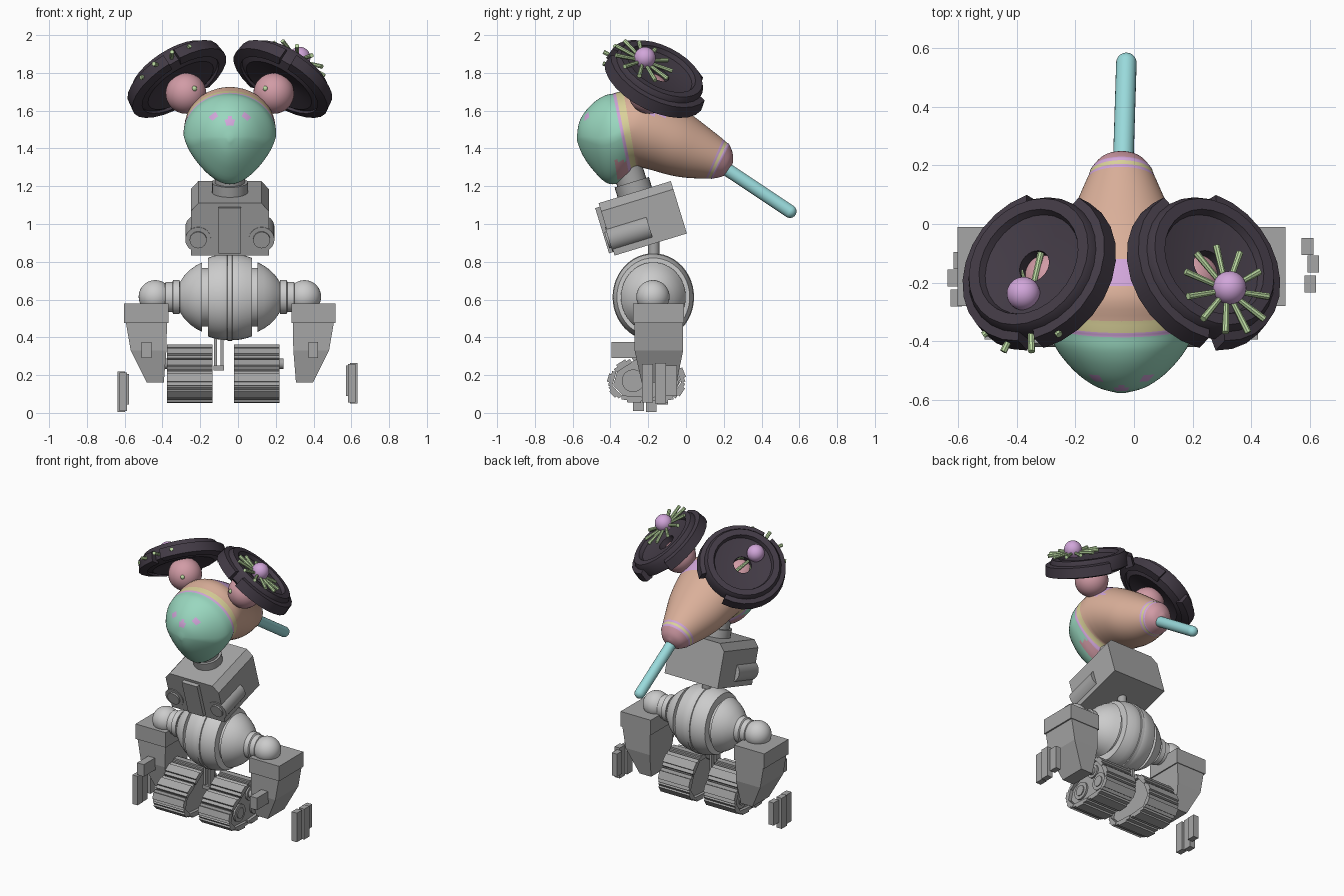
import bpy, bmesh
from math import sin, cos, pi, radians
from mathutils import Vector, Matrix

if "Cube" in bpy.data.objects:
    bpy.data.objects.remove(bpy.data.objects["Cube"])

CX = -0.043  # mirror plane of the figure


def material(name, *rgb):
    m = bpy.data.materials.new(name)
    m.use_nodes = True
    m.diffuse_color = (*rgb, 1)
    m.node_tree.nodes["Principled BSDF"].inputs["Base Color"].default_value = (*rgb, 1)
    return m


GREEN = material("mint green", .32, .68, .52)
BROWN = material("tan", .70, .43, .32)
PINK = material("rose pink", .64, .33, .38)
LILAC = material("lilac", .64, .38, .70)
YELLOW = material("pale yellow", .70, .64, .32)
LEAF = material("leaf green", .50, .70, .36)
BLUE = material("pale blue", .32, .70, .71)
DARK = material("dark plum", .055, .043, .06)
GREY = material("mid grey", .38, .38, .38)
LIGHT = material("light grey", .60, .60, .60)


def finish(name, bm, mats, matrix=Matrix(), angle=35):
    bmesh.ops.remove_doubles(bm, verts=bm.verts, dist=1e-5)
    bmesh.ops.transform(bm, matrix=matrix, verts=bm.verts)
    bmesh.ops.recalc_face_normals(bm, faces=bm.faces)
    mesh = bpy.data.meshes.new(name)
    bm.to_mesh(mesh)
    bm.free()
    for m in mats if isinstance(mats, list) else [mats]:
        mesh.materials.append(m)
    ob = bpy.data.objects.new(name, mesh)
    bpy.context.collection.objects.link(ob)
    bpy.ops.object.select_all(action='DESELECT')
    bpy.context.view_layer.objects.active = ob
    ob.select_set(True)
    bpy.ops.object.shade_smooth_by_angle(angle=radians(angle))


def box(name, x, y, z, mat, matrix=Matrix(), foot=None):
    """Box from ranges; foot gives other x and y ranges for the bottom."""
    bm = bmesh.new()
    fx, fy = foot or (x, y)
    rings = [[bm.verts.new((a[i], b[j], h)) for i, j in ((0, 0), (1, 0), (1, 1), (0, 1))]
             for a, b, h in ((fx, fy, z[0]), (x, y, z[1]))]
    bm.faces.new(rings[0])
    bm.faces.new(rings[1])
    for i in range(4):
        k = (i + 1) % 4
        bm.faces.new((rings[0][i], rings[0][k], rings[1][k], rings[1][i]))
    finish(name, bm, mat, matrix)


def rod(name, a, b, r, mat, r2=None, seg=24, matrix=Matrix()):
    a, b = Vector(a), Vector(b)
    bm = bmesh.new()
    bmesh.ops.create_cone(bm, cap_ends=True, segments=seg, radius1=r,
                          radius2=r if r2 is None else r2, depth=(b - a).length)
    turn = (b - a).to_track_quat('Z', 'Y').to_matrix().to_4x4()
    finish(name, bm, mat, matrix @ Matrix.Translation((a + b) / 2) @ turn)


def ball(name, at, r, mat, matrix=Matrix()):
    bm = bmesh.new()
    bmesh.ops.create_uvsphere(bm, u_segments=32, v_segments=18, radius=r)
    finish(name, bm, mat, matrix @ Matrix.Translation(at))


def lathe(name, profile, mat, matrix, seg=48, start=0, sweep=360, closed=False):
    """Revolve (radius, height) points about local z."""
    bm = bmesh.new()
    rings = []
    for i in range(seg + 1):
        a = radians(start + sweep * i / seg)
        rings.append([bm.verts.new((r * cos(a), r * sin(a), h)) for r, h in profile])
    n = len(profile)
    for p, q in zip(rings, rings[1:]):
        for j in range(n if closed else n - 1):
            k = (j + 1) % n
            bm.faces.new((p[j], p[k], q[k], q[j]))
    if closed and sweep < 360:
        bm.faces.new(rings[0])
        bm.faces.new(rings[-1])
    finish(name, bm, mat, matrix)


# Arched head: rings given by top (y, z), bottom (y, z), half width, colour to next ring
G, B, P, L, Y = range(5)
RINGS = [(.25, 1.33, .235, 1.29, .015, P), (.247, 1.375, .20, 1.255, .068, P),
         (.23, 1.42, .14, 1.24, .102, L), (.218, 1.43, .13, 1.24, .108, Y),
         (.205, 1.44, .115, 1.24, .113, L), (.195, 1.45, .105, 1.24, .118, B),
         (.10, 1.525, .0, 1.245, .162, B), (.0, 1.60, -.09, 1.26, .20, B),
         (-.12, 1.675, -.18, 1.285, .225, B), (-.24, 1.725, -.24, 1.30, .238, B),
         (-.332, 1.705, -.262, 1.30, .242, Y), (-.372, 1.695, -.288, 1.28, .244, L),
         (-.387, 1.69, -.30, 1.255, .245, G), (-.43, 1.68, -.36, 1.215, .237, G),
         (-.48, 1.65, -.425, 1.22, .203, G), (-.53, 1.60, -.50, 1.295, .145, G),
         (-.565, 1.54, -.55, 1.37, .08, G), (-.577, 1.47, -.577, 1.44, .012, G)]


def spline(a, b, c, d, t):
    return .5 * (2 * b + (c - a) * t + (2 * a - 5 * b + 4 * c - d) * t * t
                 + (3 * b - a - 3 * c + d) * t ** 3)


def head_colour(tag, x, y, z):
    if tag == B and -.2 < y < -.12 and z > 1.57:
        return L  # saddle between the stalks
    if tag == G and y < -.4 and (x - .087) ** 2 + (z - 1.572) ** 2 < .018 ** 2:
        return L  # outer face spots
    if tag == G and y < -.4 and x * x + (z - 1.54) ** 2 < .024 ** 2:
        return L  # middle face spot
    if tag == G and y > -.37 and z < 1.335 and .07 < x < .2:
        return P  # jaw patches
    return tag


def head():
    bm = bmesh.new()
    last, steps, seg = len(RINGS) - 1, 4, 64
    loops, tags = [], []
    for i in range(last):
        quad = [RINGS[min(max(i + k, 0), last)] for k in (-1, 0, 1, 2)]
        for s in range(steps + (i == last - 1)):
            yt, zt, yb, zb, w = (spline(*(q[k] for q in quad), s / steps) for k in range(5))
            narrow = .28 * min(1, max(0, (i + s / steps - 9) / 4))  # pointed chin
            loop = []
            for j in range(seg):
                a = 2 * pi * j / seg
                u = sin(a)
                wide = w * cos(a) * (1 + narrow * min(u, 0))
                loop.append(bm.verts.new((CX + wide, (yt + yb) / 2 + (yt - yb) / 2 * u,
                                          (zt + zb) / 2 + (zt - zb) / 2 * u)))
            loops.append(loop)
            tags.append(RINGS[i][5])
    for p, q, tag in zip(loops, loops[1:], tags):
        for j in range(seg):
            f = bm.faces.new((p[j], p[j - 1], q[j - 1], q[j]))
            x, y, z = f.calc_center_median()
            f.material_index = head_colour(tag, abs(x - CX), y, z)
    bm.faces.new(loops[0]).material_index = P
    bm.faces.new(loops[-1])
    finish("head", bm, [GREEN, BROWN, PINK, LILAC, YELLOW], angle=50)


head()
rod("tail", (-.037, .20, 1.30), (-.026, .55, 1.067), .035, BLUE)
ball("tail_tip", (-.026, .55, 1.067), .035, BLUE)

# Dish ears on ball stalks
for s, side in ((1, "left"), (-1, "right")):
    n = Vector((.5 * s, .4, .77)).normalized()
    f = (Vector((0, -1, 0)) + n * n.y).normalized()
    u = f.cross(n) * s
    M = Matrix.Translation((CX + s * .29, -.15, 1.78)) @ Matrix((u, f, n)).transposed().to_4x4()
    ball(side + "_ear_stalk", (s * 0, 0, -.115), .108, PINK, M)
    ball(side + "_stalk_dot", (CX + s * .188, -.287, 1.717), .014, LEAF)
    lathe(side + "_ear_dish", [(.058, .015), (.12, .018), (.185, .03), (.195, .055), (.235, .055),
                               (.25, .03), (.25, -.035), (.2, -.06), (.058, -.03)],
          DARK, M, seg=28, closed=True)
    for start, sweep in ((-65, 140), (88, 162)):
        lathe(side + "_ear_flange", [(.235, .03), (.28, .02), (.288, -.045), (.235, -.058)],
              DARK, M, seg=sweep // 13, start=start, sweep=sweep, closed=True)
    # Flower knob with stamens; the right one sits lower in its dish
    lift, reach, dip = (.09, .165, .02) if s > 0 else (.04, .205, .045)
    knob = Vector((-.012 if s > 0 else 0, .113, lift))
    ball(side + "_ear_knob", knob, .057, LILAC, M)
    for i in range(11):
        a = 2 * pi * (i + .25) / 11
        d = Vector((cos(a), sin(a), 0))
        c = knob - Vector((0, 0, dip))
        rod(side + "_stamen", c + d * .03, c + d * reach, .009, LEAF, .012, 8, M)

# Neck and tilted chest block with a chamfered top
C = Matrix.Translation((CX, -.229, 1.03)) @ Matrix.Rotation(radians(17), 4, 'X')
rod("neck_base", (0, 0, .13), (0, 0, .20), .095, GREY, matrix=C)
rod("neck", (0, 0, .18), (0, 0, .29), .08, GREY, matrix=C)
wide, deep = (-.207, .207), (-.2, .2)
box("chest", wide, deep, (-.145, .10), GREY, C)
box("chest_top", (-.167, .167), deep, (.10, .145), GREY, C, foot=(wide, deep))
box("chest_panel", (-.06, .06), (-.225, -.15), (-.125, .125), GREY, C)
for s in (-1, 1):
    rod("chest_lamp", (s * .168, -.205, -.055), (s * .168, .02, -.055), .068, GREY, matrix=C)
    rod("chest_lamp_rim", (s * .168, -.216, -.055), (s * .168, -.2, -.055), .045, GREY, matrix=C)
rod("waist", (CX, -.17, .78), (CX, -.17, .95), .03, GREY)

# Grooved belly turned about the sideways axis
AX = (Matrix.Translation((CX, -.173, .613)) @ Matrix.Rotation(pi / 2, 4, 'Y')
      @ Matrix.Diagonal((1, .93, 1, 1)))
half = [(.232, .012), (.226, .014)]
half += [(.23 * (1 - (h / .27) ** 2) ** .5, h) for h in (.03, .06, .09, .117)]
half += [(.155, .117), (.155, .147)]
half += [(.215 * (1 - (h / .285) ** 2) ** .5, h) for h in (.147, .18, .21, .24, .265)]
half += [(.09, .266), (.09, .30), (.08, .305), (.08, .34), (.07, .345), (.07, .38)]
lathe("belly", [(r, -h) for r, h in reversed(half)] + half, LIGHT, AX)

# Arms, forearms and loose fingers
for s, side in ((1, "left"), (-1, "right")):
    def across(a, b):
        return sorted((CX + s * a, CX + s * b))
    ball(side + "_shoulder", (CX + s * .395, -.175, .615), .088, LIGHT)
    box(side + "_upper_arm", across(.325, .56), (-.28, -.01), (.475, .58), GREY)
    elbow = (across(.336, .525), (-.272, -.015))
    box(side + "_forearm", across(.333, .55), (-.272, -.015), (.33, .476), GREY, foot=elbow)
    box(side + "_forearm_end", *elbow, (.16, .33), GREY,
        foot=(across(.35, .44), (-.235, -.05)))
    box(side + "_forearm_block", across(.415, .467), (-.395, -.26), (.29, .375), GREY)
    x0, shift, drop = (.572, 0, 0) if s > 0 else (-.617, -.048, -.045)
    for i, (dx, y, low, high) in enumerate(((0, -.075, .09, .25), (.02, -.135, .05, .265),
                                            (.01, -.203, .055, .26))):
        y += shift
        box(f"{side}_finger_{i}", (x0 + s * dx, x0 + s * dx + .04), (y - .03, y + .028),
            (low + drop, high + drop), GREY)

# Crawler tracks: slats along a closed loop around a solid core
LOOP = [Vector((0, y, z)) for y, z in ((-.41, .14), (-.35, .075), (-.2, .065), (-.06, .075),
        (-.005, .16), (-.045, .26), (-.12, .345), (-.2, .345), (-.29, .285), (-.385, .225))]
MID = sum(LOOP, Vector()) / len(LOOP)
for s, side, cx in ((1, "left", .10), (-1, "right", -.255)):
    bm = bmesh.new()
    ends = [[bm.verts.new((cx + e * .10, *(MID + (p - MID) * .88).yz)) for p in LOOP]
            for e in (-1, 1)]
    for ring in ends:
        bm.faces.new(ring)
    for i in range(len(LOOP)):
        bm.faces.new((ends[0][i], ends[0][i - 1], ends[1][i - 1], ends[1][i]))
    finish(side + "_track_core", bm, GREY)
    for i, p in enumerate(LOOP):
        q = LOOP[i - 1]
        d = (p - q).normalized()
        out = Vector((0, d.z, -d.y))
        if out.dot(p - MID) < 0:
            out = -out
        c = q.lerp(p, .5) + Vector((cx, 0, 0))
        m = Matrix.Translation(c) @ Matrix((Vector((1, 0, 0)), d, out)).transposed().to_4x4()
        h = (p - q).length / 2
        box(side + "_track_plate", (-.12, .12), (-h * .9, h * .9), (-.018, .004), GREY, m)
        box(side + "_track_cleat", (-.12, .12), (-h * .5, h * .5), (0, .016), GREY, m)
    for y, z, r, tip in ((-.28, .17, .06, .118), (-.1, .16, .06, .118), (-.16, .26, .045, .14)):
        rod(side + "_track_wheel", (cx, y, z), (cx + s * .112, y, z), r, GREY)
        rod(side + "_track_hub", (cx, y, z), (cx + s * tip, y, z), r * .6, GREY)

# Bracket between the tracks
for x in (-.12, -.085):
    box("hip_bracket", (x - .008, x + .008), (-.2, -.15), (.24, .45), GREY)
box("hip_plate", (-.13, -.075), (-.21, -.14), (.225, .25), GREY)
